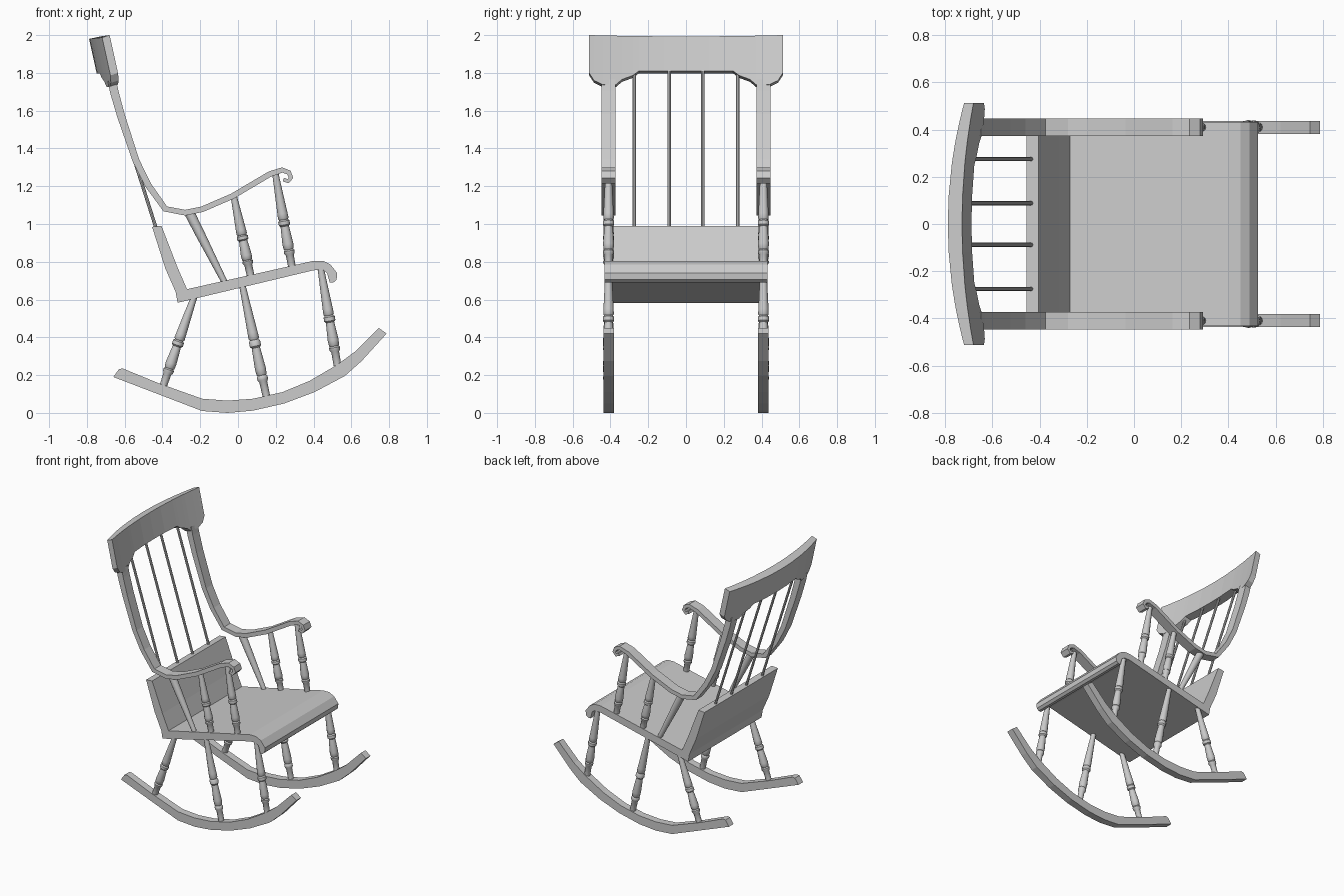
import bpy, bmesh, math
from mathutils import Vector

if "Cube" in bpy.data.objects:
    bpy.data.objects.remove(bpy.data.objects["Cube"])

wood = bpy.data.materials.new("grey wood")
wood.diffuse_color = (0.6, 0.6, 0.6, 1)
wood.use_nodes = True
wood.node_tree.nodes["Principled BSDF"].inputs["Base Color"].default_value = wood.diffuse_color


def make(name, verts, faces, smooth=False):
    me = bpy.data.meshes.new(name)
    me.from_pydata(verts, [], faces)
    bm = bmesh.new()
    bm.from_mesh(me)
    bmesh.ops.recalc_face_normals(bm, faces=bm.faces)
    bm.to_mesh(me)
    bm.free()
    me.materials.append(wood)
    ob = bpy.data.objects.new(name, me)
    bpy.context.collection.objects.link(ob)
    if smooth:
        bpy.ops.object.select_all(action='DESELECT')
        ob.select_set(True)
        bpy.context.view_layer.objects.active = ob
        bpy.ops.object.shade_smooth_by_angle(angle=math.radians(40))
    return ob


def extrude(name, pts, y0, y1):
    """Extrude an xz outline from y0 to y1."""
    n = len(pts)
    verts = [(x, y, z) for y in (y0, y1) for x, z in pts]
    faces = [list(range(n)), list(range(2 * n - 1, n - 1, -1))]
    faces += [(i, (i + 1) % n, n + (i + 1) % n, n + i) for i in range(n)]
    return make(name, verts, faces)


def ribbon(path):
    """Outline around an xz centre line; each point is (x, z, thickness)."""
    left, right = [], []
    for i, (x, z, t) in enumerate(path):
        a, b = path[max(i - 1, 0)], path[min(i + 1, len(path) - 1)]
        d = Vector((b[0] - a[0], b[1] - a[1])).normalized() * t / 2
        left.append((x - d.y, z + d.x))
        right.append((x + d.y, z - d.x))
    return left + right[::-1]


def turned(name, a, b, profile, sides=12):
    """Turned part from a to b; profile is (fraction along, radius)."""
    a, b = Vector(a), Vector(b)
    q = (b - a).to_track_quat('Z', 'Y')
    verts, faces = [], []
    for t, r in profile:
        for k in range(sides):
            w = 2 * math.pi * k / sides
            verts.append(a.lerp(b, t) + q @ Vector((r * math.cos(w), r * math.sin(w), 0)))
    for i in range(len(profile) - 1):
        for k in range(sides):
            m = (k + 1) % sides
            faces.append((i * sides + k, i * sides + m, (i + 1) * sides + m, (i + 1) * sides + k))
    last = (len(profile) - 1) * sides
    faces += [list(range(sides)), list(range(last, last + sides))]
    return make(name, verts, faces, smooth=True)


# Seat with rolled front edge and raised back board
seat = [(-.32, .583), (.40, .755), (.45, .757), (.472, .74), (.485, .69), (.505, .69),
        (.522, .705), (.525, .74), (.49, .785), (.45, .805), (.40, .805), (-.27, .655),
        (-.32, .77), (-.405, .99), (-.455, .985), (-.385, .765), (-.33, .64)]
extrude("seat", seat, -.432, .432)

# Outlines and profiles shared by both sides
rocker = [(-.66, .19), (-.19, .01), (-.055, 0), (.08, .012), (.245, .05), (.405, .11),
          (.565, .195), (.655, .275), (.787, .42), (.745, .45), (.62, .325), (.525, .255),
          (.38, .17), (.235, .11), (.08, .075), (-.055, .065), (-.19, .075),
          (-.415, .155), (-.61, .235), (-.63, .232)]
arm = [(-.668, 1.76, .045), (-.655, 1.70, .045), (-.62, 1.575, .042), (-.54, 1.335, .036),
       (-.475, 1.205, .034), (-.385, 1.08, .032), (-.28, 1.06, .03), (-.19, 1.078, .03),
       (-.03, 1.147, .03), (.17, 1.265, .03), (.235, 1.286, .028), (.27, 1.272, .026),
       (.281, 1.245, .024), (.265, 1.226, .022), (.24, 1.236, .02)]
baluster = [(0, .017), (.1, .019), (.42, .027), (.47, .028), (.485, .023), (.50, .030),
            (.54, .030), (.555, .022), (.60, .024), (.74, .029), (.79, .027), (.80, .023),
            (.815, .029), (.84, .028), (.86, .021), (1, .020)]
plain = [(0, .027), (.3, .025), (1, .016)]
turnings = [("back_arm_spindle", -.255, 1.055, -.07, .69, plain),
            ("middle_arm_spindle", -.022, 1.145, .067, .725, baluster),
            ("front_arm_spindle", .198, 1.265, .287, .765, baluster),
            ("back_leg", -.232, .615, -.397, .14, baluster),
            ("middle_leg", .023, .675, .152, .08, baluster),
            ("front_leg", .438, .765, .527, .25, baluster)]

for side, s in (("left", 1), ("right", -1)):
    extrude(side + "_rocker", rocker, s * .382, s * .436)
    # Back post sweeping into a scrolled arm
    extrude(side + "_post_and_arm", ribbon(arm), s * .372, s * .447)
    for name, x0, z0, x1, z1, prof in turnings:
        turned(side + "_" + name, (x0, s * .41, z0), (x1, s * .41, z1), prof)

# Back slats
for y in (-.275, -.088, .088, .275):
    turned("back_slat", (-.428, y, .96), (-.705, y, 1.83), [(0, .009), (1, .009)], 8)

# Crest rail: curved in plan, leaning back, with a shaped lower edge
half = [(.513, 1.80), (.487, 1.76), (.44, 1.738), (.37, 1.738), (.34, 1.765),
        (.28, 1.787), (.25, 1.81), (.12, 1.81)]
cols = [(-y, z) for y, z in half] + [(0, 1.81)] + half[::-1]
verts, faces = [], []
for y, zb in cols:
    u = (y / .51) ** 2
    front, back, top = -.73 + .05 * u, -.79 + .07 * u, 1.993 + .007 * u
    for x, z in ((front, top), (front, zb), (back, zb), (back, top)):
        drop = .013 if x == back else 0
        verts.append((x + .22 * (2 - z), y, z - drop))
for i in range(len(cols) - 1):
    for k in range(4):
        m = (k + 1) % 4
        faces.append((4 * i + k, 4 * i + m, 4 * i + 4 + m, 4 * i + 4 + k))
n = 4 * (len(cols) - 1)
faces += [(0, 1, 2, 3), (n, n + 1, n + 2, n + 3)]
make("crest_rail", verts, faces)
